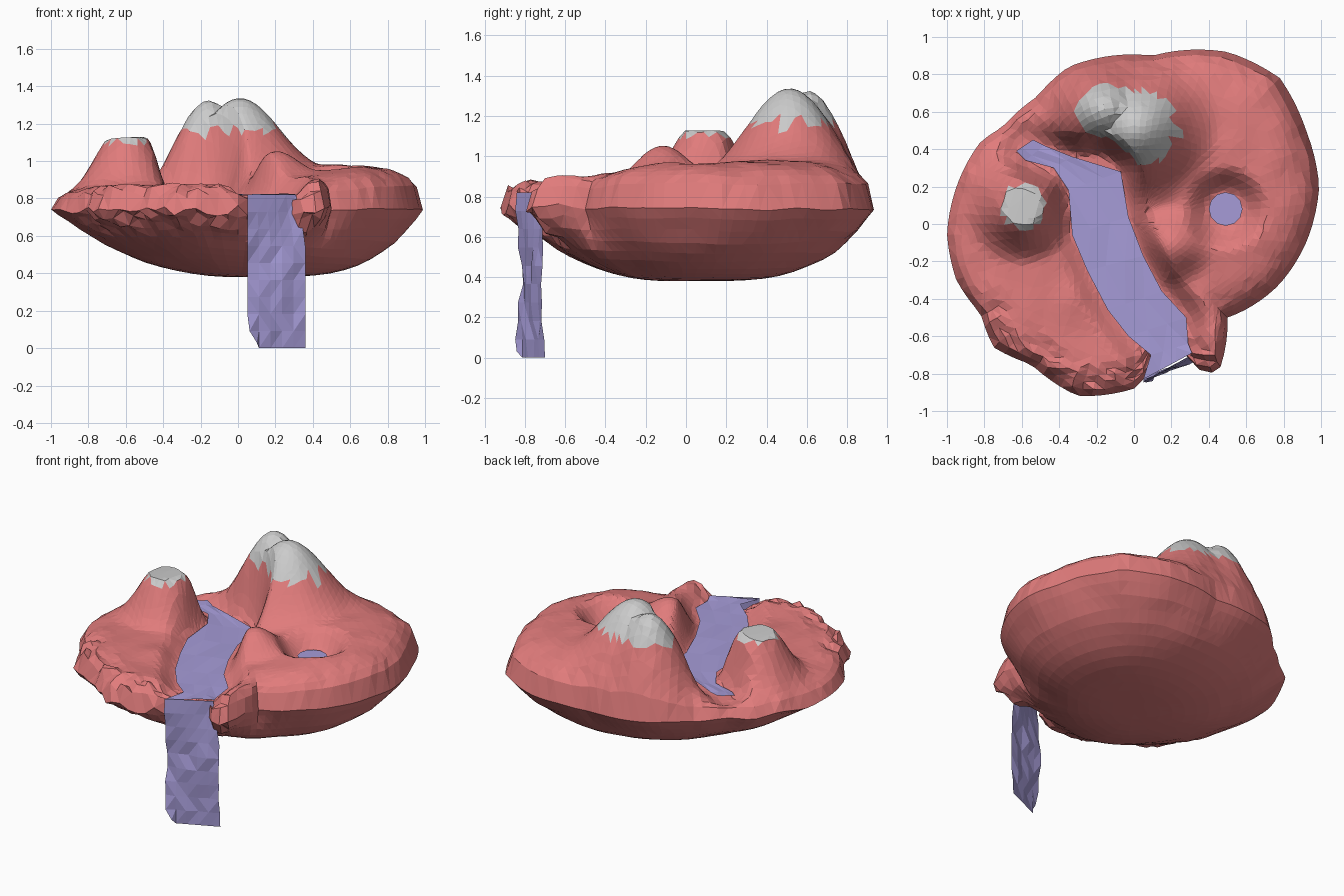
import bpy, bmesh, math, random
from mathutils import Vector, noise

if "Cube" in bpy.data.objects:
    bpy.data.objects.remove(bpy.data.objects["Cube"])

random.seed(4)
SEG, RINGS, UNDER = 104, 26, 14


def material(name, color):
    m = bpy.data.materials.new(name)
    m.diffuse_color = color
    m.use_nodes = True
    m.node_tree.nodes["Principled BSDF"].inputs["Base Color"].default_value = m.diffuse_color
    return m


grass = material("grass", (0.75, 0.2, 0.2, 1))
water = material("water", (0.38, 0.33, 0.68, 1))
snow = material("snow", (0.7, 0.7, 0.7, 1))


def finish(name, bm, mats):
    me = bpy.data.meshes.new(name)
    bm.to_mesh(me)
    bm.free()
    ob = bpy.data.objects.new(name, me)
    bpy.context.collection.objects.link(ob)
    for m in mats:
        me.materials.append(m)
    return ob


def step(a, b, v):
    t = max(0, min(1, (v - a) / (b - a)))
    return t * t * (3 - 2 * t)


# Island outline seen from above, counterclockwise
outline = [(.99, .2), (.92, .5), (.78, .78), (.5, .92), (.1, .9), (-.35, .84), (-.52, .68),
           (-.7, .52), (-.82, .44), (-.93, .25), (-1, -.05), (-.95, -.3), (-.82, -.48),
           (-.75, -.66), (-.55, -.75), (-.3, -.92), (0, -.88), (.06, -.82), (.1, -.7),
           (.28, -.68), (.35, -.78), (.45, -.8), (.5, -.5), (.77, -.33), (.92, -.1)]
polar = sorted((math.atan2(y, x) % math.tau, math.hypot(x, y)) for x, y in outline)
polar = [(polar[-1][0] - math.tau, polar[-1][1])] + polar + [(polar[0][0] + math.tau, polar[0][1])]


def radius(a):
    for (a0, r0), (a1, r1) in zip(polar, polar[1:]):
        if a0 <= a <= a1:
            return r0 + (r1 - r0) * (a - a0) / (a1 - a0)


# River banks: left x, y, right x, y
banks = [(-.63, .39, -.54, .45), (-.58, .34, -.48, .42), (-.43, .3, -.33, .36),
         (-.35, .18, -.07, .28), (-.33, -.06, -.03, .04), (-.25, -.25, .05, -.17),
         (-.14, -.46, .15, -.36), (-.03, -.6, .28, -.5), (.09, -.7, .29, -.64),
         (.05, -.83, .31, -.69)]
RIVER_Z, POND, POND_Z = .82, Vector((.49, .08)), .87
river = [(Vector(((a + c) / 2, (b + d) / 2)), math.hypot(a - c, b - d) / 2) for a, b, c, d in banks]


def river_gap(p):
    best = 9
    for (c0, w0), (c1, w1) in zip(river, river[1:]):
        e = c1 - c0
        t = max(0, min(1, (p - c0).dot(e) / e.length_squared))
        best = min(best, (p - c0 - e * t).length - w0 - (w1 - w0) * t)
    return best


def bell(p, x, y, r):
    d = min(1, math.hypot(p.x - x, p.y - y) / r)
    return .5 + .5 * math.cos(math.pi * d)


# Terrain height: plateau, mountains, pond hollow, river valley
def height(p):
    h = .87 + .11 * step(-.3, .6, p.x * .8 + p.y * .5)
    h += .012 * noise.noise(Vector((p.x * 6, p.y * 6, 0)))
    main = max(bell(p, .01, .52, .46), bell(p, -.16, .62, .37))
    h += (1.34 - h) * main
    h += .35 * bell(p, -.6, .1, .33)
    if p.x < -.35 and p.y < .35:
        h = min(h, 1.13)
    h += .14 * bell(p, .2, -.12, .24)
    h += (POND_Z - .03 - h) * (1 - step(.08, .24, (p - POND).length))
    return h + (RIVER_Z - .025 - h) * (1 - step(-.015, .12, river_gap(p)))


# Island: rings from the centre over the rim and back underneath
bm = bmesh.new()
top = bm.verts.new((0, 0, height(Vector((0, 0)))))
rings = []
for k in range(1, RINGS + UNDER):
    over = k <= RINGS
    t = k / RINGS if over else 1 - (k - RINGS) / UNDER
    if not over:
        t = 1 - (1 - t) ** 1.25
    ring = []
    for i in range(SEG):
        a = math.tau * i / SEG
        front = step(3.4, 3.8, a) * (1 - step(5.2, 5.6, a))
        r = radius(a)
        if not over:
            full = sum(radius((a + math.tau * j / 60) % math.tau) for j in range(-3, 4)) / 7
            r += (full - r) * step(0, .25, 1 - t)
        p = Vector((math.cos(a), math.sin(a))) * r * t
        if 0.1 < t < .97 and over:
            p += Vector((random.uniform(-1, 1), random.uniform(-1, 1))) * .008 * t
        rim = .74 + .025 * noise.noise(Vector((p.x * 4, p.y * 4, 3)))
        rough = front * step(.75, 1, t) * random.uniform(-.035, .03)
        if over:
            z = rim + (height(p) - rim) * math.sqrt(max(0, 1 - t ** (8 + 14 * front)))
        else:
            e = 3.1 + math.cos(a - .35)
            z = rim - (rim - .38) * (1 - t ** e)
            z += .012 * noise.noise(Vector((p.x * 2, p.y * 2, z * 14))) * t
        ring.append(bm.verts.new((p.x, p.y, z + rough)))
    rings.append(ring)
bottom = bm.verts.new((0, 0, .38))
for i in range(SEG):
    j = (i + 1) % SEG
    bm.faces.new((top, rings[0][i], rings[0][j]))
    bm.faces.new((bottom, rings[-1][j], rings[-1][i]))
    for r0, r1 in zip(rings, rings[1:]):
        bm.faces.new((r0[i], r1[i], r1[j], r0[j]))
bmesh.ops.recalc_face_normals(bm, faces=bm.faces)
bmesh.ops.triangulate(bm, faces=bm.faces)

# Snow caps on the peaks
for f in bm.faces:
    c = f.calc_center_median()
    f.material_index = int(c.z > (1.1 if c.x < -.38 else 1.16))
island = finish("island", bm, [grass, snow])
dec = island.modifiers.new("low_poly", 'DECIMATE')
dec.ratio = .6


# Water sheets: river, waterfall and pond
def sheet(name, rows):
    bm = bmesh.new()
    vs = [[bm.verts.new(p) for p in row] for row in rows]
    for u, v in zip(vs, vs[1:]):
        for i in range(len(u) - 1):
            bm.faces.new((u[i], v[i], v[i + 1], u[i + 1]))
    bmesh.ops.triangulate(bm, faces=bm.faces)
    return finish(name, bm, [water])


sheet("river", [[(a + (c - a) * s, b + (d - b) * s, RIVER_Z + random.uniform(-.006, .006))
                 for s in (0, .33, .67, 1)] for a, b, c, d in banks])

fall = []
for k in range(10):
    z = RIVER_Z * (1 - k / 9)
    pinch = 1 - .35 * bell(Vector((z, 0)), .42, 0, .35)
    row = []
    for s in (0, .2, .4, .6, .8, 1):
        x = .05 + (.26 + .05 * step(0, 3, k)) * s
        y = -.77 + (-.07 + .14 * s) * pinch + (random.uniform(-.012, .012) if 0 < k < 9 else 0)
        if k == 9:
            x += .05 * (s == 0)
        elif k == 8:
            x += .012 * (s == 0)
        row.append((x, y, z + (.03 if k == 9 and s == 0 else 0)))
    fall.append(row)
sheet("waterfall", fall)

bm = bmesh.new()
bmesh.ops.create_circle(bm, cap_ends=True, segments=12, radius=.09)
bmesh.ops.translate(bm, verts=bm.verts, vec=(POND.x, POND.y, POND_Z))
finish("pond", bm, [water])
